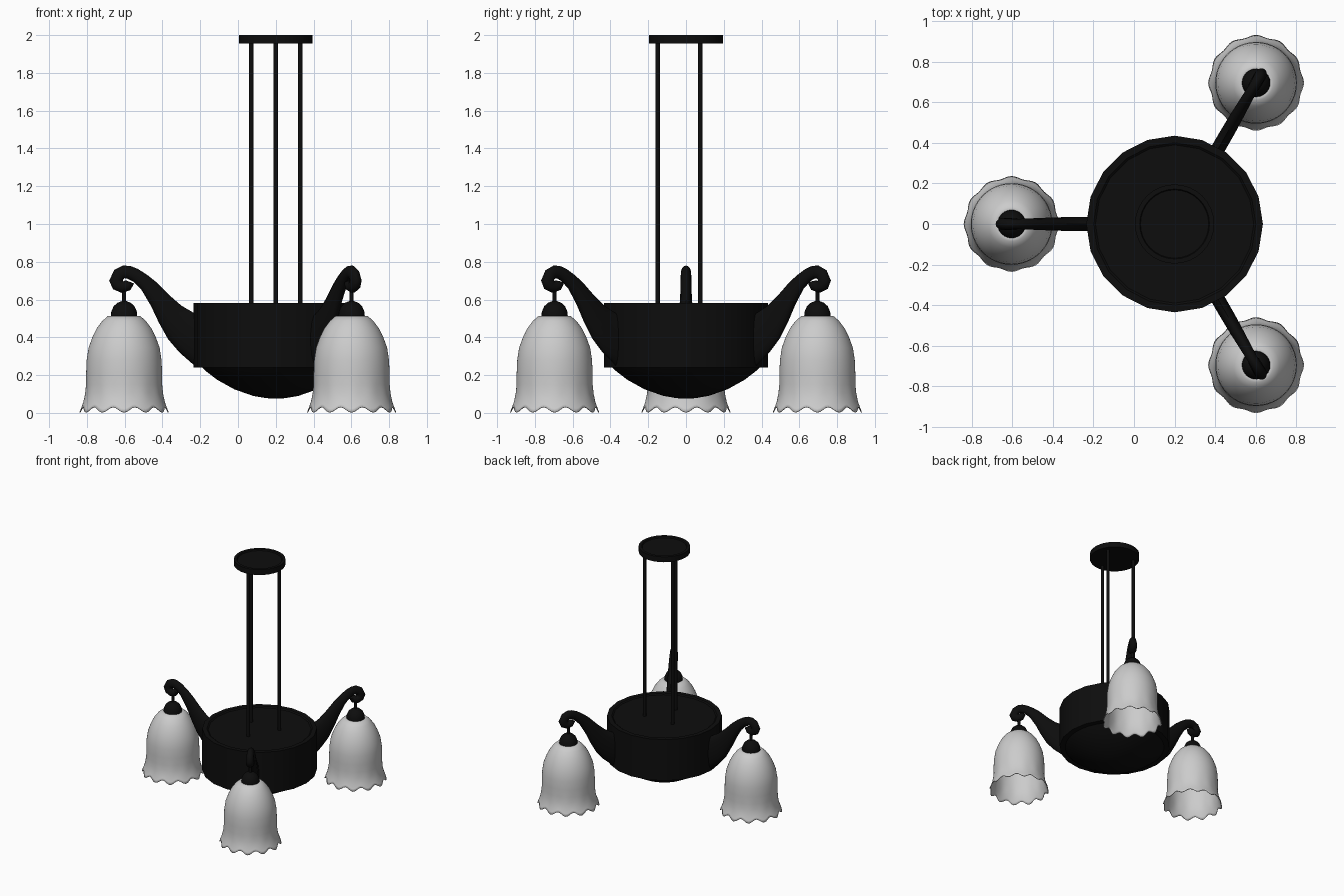
import bpy, bmesh, math
from math import sin, cos, pi, radians

if "Cube" in bpy.data.objects:
    bpy.data.objects.remove(bpy.data.objects["Cube"])

CX = 0.2           # axis of the fixture
ARM_R = 0.803      # distance of shades from the axis


def material(name, rgb):
    m = bpy.data.materials.new(name)
    m.diffuse_color = (*rgb, 1)
    m.use_nodes = True
    m.node_tree.nodes["Principled BSDF"].inputs["Base Color"].default_value = m.diffuse_color
    return m


BLACK = material("black_metal", (0.004, 0.004, 0.004))
GLASS = material("frosted_glass", (0.6, 0.6, 0.6))


def finish(bm, name, mat, angle=35):
    bmesh.ops.recalc_face_normals(bm, faces=bm.faces)
    me = bpy.data.meshes.new(name)
    bm.to_mesh(me)
    bm.free()
    ob = bpy.data.objects.new(name, me)
    bpy.context.collection.objects.link(ob)
    me.materials.append(mat)
    bpy.ops.object.select_all(action='DESELECT')
    ob.select_set(True)
    bpy.context.view_layer.objects.active = ob
    bpy.ops.object.shade_smooth_by_angle(angle=radians(angle))
    return ob


def loft(rings, name, mat, caps=True, angle=35):
    """Skin a list of closed rings of points."""
    bm = bmesh.new()
    vs = [[bm.verts.new(p) for p in ring] for ring in rings]
    n = len(vs[0])
    for a, b in zip(vs, vs[1:]):
        for i in range(n):
            j = (i + 1) % n
            bm.faces.new((a[i], a[j], b[j], b[i]))
    if caps:
        bm.faces.new(vs[0])
        bm.faces.new(vs[-1])
    return finish(bm, name, mat, angle)


def lathe(profile, n, name, mat, x=0.0, y=0.0, angle=35):
    rings = [[(x + r * cos(2 * pi * i / n), y + r * sin(2 * pi * i / n), z)
              for i in range(n)] for r, z in profile]
    return loft(rings, name, mat, True, angle)


def place(ob, a):
    ob.location = (CX, 0, 0)
    ob.rotation_euler = (0, 0, a)


# ceiling plate with shallow recessed top
lathe([(0.195, 1.955), (0.195, 2.0), (0.172, 2.0), (0.168, 1.99)], 32,
      "ceiling_plate", BLACK, CX)

# hanging rods
for k in range(3):
    a = radians(-90 + 120 * k)
    lathe([(0.0125, 0.56), (0.0125, 1.96)], 12, f"rod_{k + 1}", BLACK,
          CX + 0.15 * cos(a), 0.15 * sin(a))

# central drum and the bowl beneath it
lathe([(0.38, 0.24), (0.435, 0.24), (0.435, 0.583), (0.40, 0.583),
       (0.39, 0.575)], 20, "drum", BLACK, CX, angle=25)
lathe([(0.40, 0.25), (0.375, 0.225), (0.31, 0.175), (0.22, 0.125),
       (0.12, 0.09), (0.05, 0.078), (0.005, 0.075)], 40, "bowl", BLACK, CX)

# arm: outer edge, inner edge (radius, height) and half width
ARM = [(0.34, 0.53, 0.34, 0.245, .035), (0.435, 0.53, 0.43, 0.25, .035),
       (0.50, 0.568, 0.51, 0.32, .035), (0.56, 0.62, 0.57, 0.39, .034),
       (0.63, 0.69, 0.62, 0.48, .032), (0.68, 0.73, 0.66, 0.565, .030),
       (0.73, 0.762, 0.71, 0.65, .028), (0.77, 0.778, 0.755, 0.695, .026),
       (0.81, 0.78, 0.785, 0.71, .026), (0.855, 0.757, 0.80, 0.713, .028),
       (0.882, 0.70, 0.81, 0.705, .030), (0.862, 0.655, 0.81, 0.70, .031),
       (0.815, 0.635, 0.805, 0.695, .031), (0.77, 0.65, 0.80, 0.70, .030),
       (0.75, 0.685, 0.79, 0.70, .022)]


def arm_ring(r1, z1, r2, z2, w, n=14):
    return [((r1 + r2) / 2 + (r1 - r2) / 2 * cos(t), w * sin(t),
             (z1 + z2) / 2 + (z1 - z2) / 2 * cos(t))
            for t in (2 * pi * i / n for i in range(n))]


# glass shade: radius, height, strength of the ruffle
SHADE = [(0.055, 0.515, 0), (0.085, 0.513, 0), (0.115, 0.487, 0),
         (0.145, 0.447, 0), (0.168, 0.40, 0), (0.188, 0.345, 0),
         (0.198, 0.28, 0), (0.201, 0.21, 0), (0.201, 0.15, .1),
         (0.205, 0.105, .3), (0.213, 0.065, .6), (0.224, 0.035, .85),
         (0.231, 0.017, 1)]


def shade_ring(r, z, s, n=96, lobes=12):
    return [((r + .005 * s * cos(lobes * t)) * cos(t) + ARM_R,
             (r + .005 * s * cos(lobes * t)) * sin(t),
             z - .014 * s * cos(lobes * t))
            for t in (2 * pi * i / n for i in range(n))]


# three arms, each with a stem, a socket cap and a shade
for k in range(3):
    a = radians(60 + 120 * k)
    place(loft([arm_ring(*p) for p in ARM], f"arm_{k + 1}", BLACK, angle=60), a)
    place(lathe([(0.011, 0.57), (0.011, 0.66)], 12, f"stem_{k + 1}", BLACK,
                ARM_R), a)
    place(lathe([(0.07, 0.508), (0.068, 0.535), (0.055, 0.565),
                 (0.035, 0.583), (0.012, 0.592)], 24, f"socket_cap_{k + 1}",
                BLACK, ARM_R), a)
    shade = loft([shade_ring(*p) for p in SHADE], f"shade_{k + 1}", GLASS,
                 caps=False, angle=60)
    wall = shade.modifiers.new("wall", 'SOLIDIFY')
    wall.thickness = 0.005
    wall.offset = -1
    place(shade, a)
